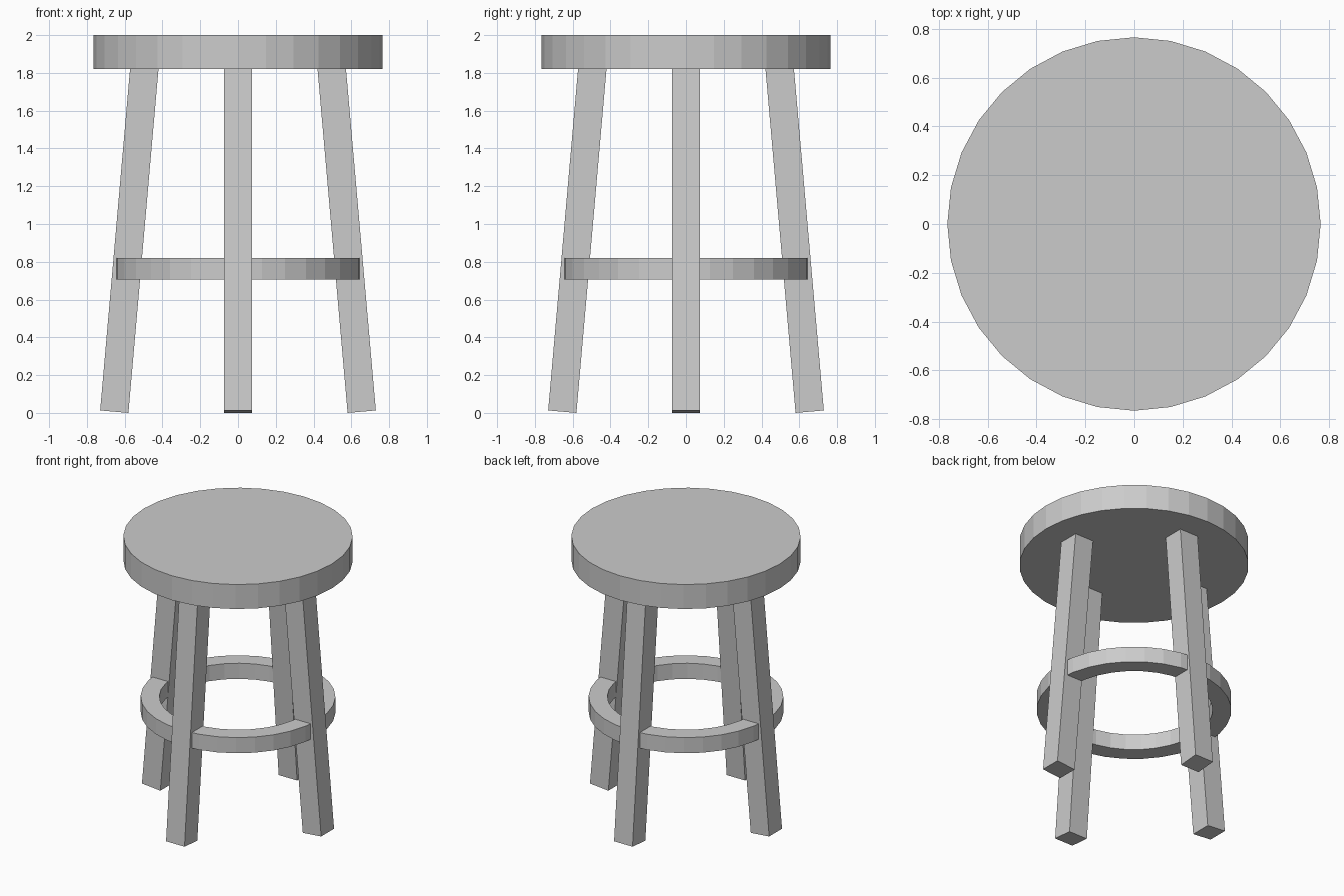
import bpy
import bmesh
from math import pi, radians, sin, cos
from mathutils import Matrix, Vector

cube = bpy.data.objects.get("Cube")
if cube:
    bpy.data.objects.remove(cube, do_unlink=True)

SIDES = 32
TILT = radians(5)
LEG_WIDTH = 0.15
LEG_LENGTH = 1.86
FOOT_RADIUS = 0.655

grey = bpy.data.materials.new("light_grey")
grey.use_nodes = True
grey.diffuse_color = (0.6, 0.6, 0.6, 1)
grey.node_tree.nodes["Principled BSDF"].inputs["Base Color"].default_value = (0.6, 0.6, 0.6, 1)


def add_object(name, bm):
    bmesh.ops.recalc_face_normals(bm, faces=bm.faces)
    mesh = bpy.data.meshes.new(name)
    bm.to_mesh(mesh)
    bm.free()
    mesh.materials.append(grey)
    obj = bpy.data.objects.new(name, mesh)
    bpy.context.collection.objects.link(obj)
    return obj


# Round seat
bm = bmesh.new()
bmesh.ops.create_cone(bm, cap_ends=True, segments=SIDES, radius1=0.765,
                      radius2=0.765, depth=0.18,
                      matrix=Matrix.Translation((0, 0, 1.91)))
add_object("seat", bm)

# Footrest ring: a rectangular section carried round the stool
bm = bmesh.new()
section = [(0.525, 0.705), (0.65, 0.705), (0.65, 0.82), (0.525, 0.82)]
rings = []
for i in range(SIDES):
    a = 2 * pi * i / SIDES
    rings.append([bm.verts.new((r * cos(a), r * sin(a), z)) for r, z in section])
for i, ring in enumerate(rings):
    after = rings[(i + 1) % SIDES]
    for j in range(4):
        k = (j + 1) % 4
        bm.faces.new((ring[j], after[j], after[k], ring[k]))
add_object("footrest_ring", bm)

# Four square legs leaning inwards, their inner bottom edges on the ground
foot_height = LEG_WIDTH / 2 * sin(TILT)
for name, turn in (("left_leg", 0), ("back_leg", pi / 2),
                   ("right_leg", pi), ("front_leg", -pi / 2)):
    bm = bmesh.new()
    bmesh.ops.create_cube(bm, size=1)
    bmesh.ops.scale(bm, vec=(LEG_WIDTH, LEG_WIDTH, LEG_LENGTH), verts=bm.verts)
    bmesh.ops.translate(bm, vec=(0, 0, LEG_LENGTH / 2), verts=bm.verts)
    place = (Matrix.Rotation(turn, 4, "Z")
             @ Matrix.Translation(Vector((FOOT_RADIUS, 0, foot_height)))
             @ Matrix.Rotation(-TILT, 4, "Y"))
    bmesh.ops.transform(bm, matrix=place, verts=bm.verts)
    add_object(name, bm)
